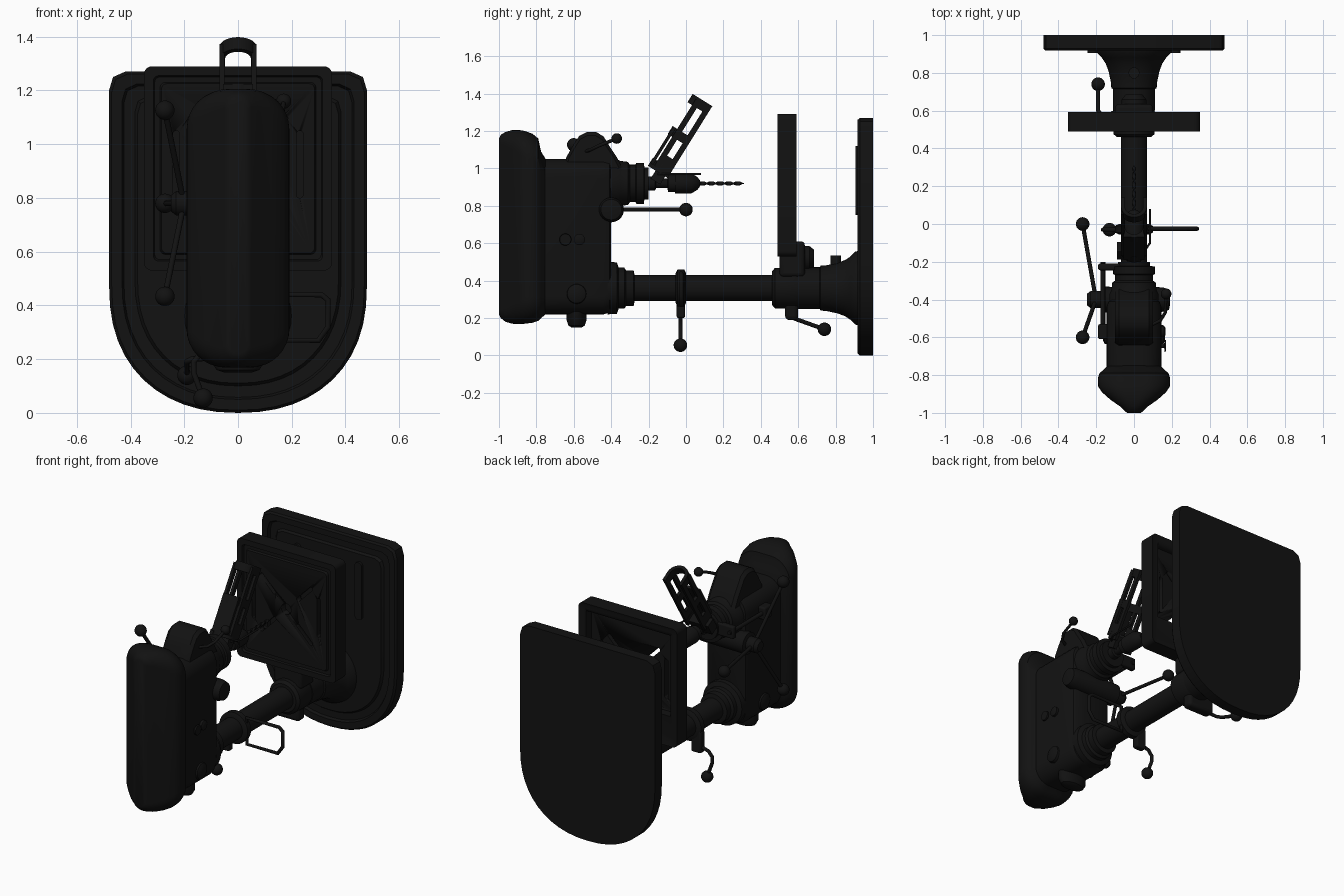
import bpy, bmesh, math
from mathutils import Vector

if "Cube" in bpy.data.objects:
    bpy.data.objects.remove(bpy.data.objects["Cube"])

mat = bpy.data.materials.new("black_paint")
mat.diffuse_color = (0.006, 0.006, 0.006, 1)
mat.use_nodes = True
mat.node_tree.nodes["Principled BSDF"].inputs["Base Color"].default_value = mat.diffuse_color

def finish(name, bm, angle=35, bevel=0):
    bmesh.ops.recalc_face_normals(bm, faces=bm.faces)
    me = bpy.data.meshes.new(name)
    bm.to_mesh(me)
    bm.free()
    ob = bpy.data.objects.new(name, me)
    bpy.context.collection.objects.link(ob)
    me.materials.append(mat)
    if bevel:
        m = ob.modifiers.new("bevel", "BEVEL")
        m.width, m.segments, m.limit_method = bevel, 3, "ANGLE"
    bpy.ops.object.select_all(action="DESELECT")
    ob.select_set(True)
    bpy.context.view_layer.objects.active = ob
    bpy.ops.object.shade_smooth_by_angle(angle=math.radians(angle))
    return ob

def skin(name, rings, **kw):
    """Bridge a list of equal-length closed rings and cap both ends."""
    bm = bmesh.new()
    vs = [[bm.verts.new(p) for p in r] for r in rings]
    n = len(rings[0])
    for a, b in zip(vs, vs[1:]):
        for i in range(n):
            j = (i + 1) % n
            bm.faces.new((a[i], a[j], b[j], b[i]))
    bm.faces.new(vs[0])
    bm.faces.new(vs[-1][::-1])
    return finish(name, bm, **kw)

def turned_y(name, z, prof, x=0, n=40):
    """Lathe (y, radius) profile about an axis along y."""
    return skin(name, [[(x + r * math.cos(t), y, z + r * math.sin(t))
                for t in (2 * math.pi * i / n for i in range(n))] for y, r in prof])

def turned_x(name, y, z, prof, n=32):
    return skin(name, [[(x, y + r * math.cos(t), z + r * math.sin(t))
                for t in (2 * math.pi * i / n for i in range(n))] for x, r in prof])

def round_rect(y, hx, z0, z1, r, n=8):
    pts = []
    for k, (cx, cz) in enumerate(((hx - r, z1 - r), (r - hx, z1 - r), (r - hx, z0 + r), (hx - r, z0 + r))):
        for i in range(n + 1):
            t = math.pi / 2 * (k + i / n)
            pts.append((cx + r * math.cos(t), y, cz + r * math.sin(t)))
    return pts

def box(name, x, y, z, bevel=0.01):
    return skin(name, [[(a, b, c) for a, b in ((x[0], y[0]), (x[1], y[0]), (x[1], y[1]), (x[0], y[1]))]
                       for c in z], bevel=bevel)

def rod(name, pts, r, cyclic=False):
    cu = bpy.data.curves.new(name, "CURVE")
    cu.dimensions, cu.bevel_depth, cu.bevel_resolution, cu.use_fill_caps = "3D", r, 3, True
    sp = cu.splines.new("POLY")
    sp.points.add(len(pts) - 1)
    for p, c in zip(sp.points, pts):
        p.co = (*c, 1)
    sp.use_cyclic_u = cyclic
    sp.use_smooth = True
    cu.materials.append(mat)
    ob = bpy.data.objects.new(name, cu)
    bpy.context.collection.objects.link(ob)

def ball(name, c, r=0.036):
    bm = bmesh.new()
    bmesh.ops.create_uvsphere(bm, u_segments=24, v_segments=16, radius=r)
    bmesh.ops.translate(bm, verts=bm.verts, vec=c)
    finish(name, bm, angle=60)

def cut(ob, cutter):
    m = ob.modifiers.new("cut", "BOOLEAN")
    m.operation, m.object = "DIFFERENCE", cutter
    cutter.hide_render = True
    cutter.hide_set(True)

# Shield-shaped base plate with stepped face
def shield(s, y):
    half = [(0.48, 0.48), (0.48, 1.2), (0.465, 1.25), (0.42, 1.27)]
    curve = [(0.48 * (1 - t ** 1.9), 0.48 - 0.48 * (1 - (1 - t) ** 1.75))
             for t in (0.98, 0.92, 0.82, 0.7, 0.55, 0.38, 0.2)]
    curve = [(0.0, 0.0)] + [(0.48 * math.sin(a) ** 0.9, 0.48 * (1 - math.cos(a) ** 0.85))
             for a in (math.pi / 2 * k / 12 for k in range(1, 12))]
    right = curve + half
    pts = right + [(-x, z) for x, z in right[:0:-1]]
    return [(x * s, y, 0.66 + (z - 0.66) * (1 - (1 - s) * 0.76)) for x, z in pts]
skin("base_plate", [shield(1, 1), shield(1, 0.93), shield(0.98, 0.918), shield(0.9, 0.918),
                    shield(0.885, 0.935), shield(0.8, 0.935), shield(0.78, 0.92)])
for s in (-1, 1):
    skin("base_rib", [round_rect(y, 0.025, 0.75, 1.12, 0.024) for y in (0.93, 0.905)]).location.x = s * 0.22

# Column, foot flange and collars
COL = 0.36
turned_y("column", COL, [(-0.6, 0.07), (0.9, 0.07)])
turned_y("column_foot", COL, [(0.925, 0.2), (0.905, 0.195), (0.88, 0.17), (0.85, 0.15), (0.81, 0.135),
                              (0.75, 0.122), (0.72, 0.12), (0.715, 0.112), (0.6, 0.112)])
turned_y("table_collar", COL, [(0.46, 0.09), (0.475, 0.108), (0.59, 0.112), (0.62, 0.1)])
turned_y("head_collar", COL, [(-0.42, 0.14), (-0.37, 0.138), (-0.36, 0.11), (-0.33, 0.11), (-0.32, 0.095),
                              (-0.28, 0.095), (-0.275, 0.07)])
turned_y("stop_collar", COL, [(-0.055, 0.08), (-0.045, 0.1), (-0.01, 0.1), (0.0, 0.08)])
box("stop_clamp", (-0.1, -0.03), (-0.05, -0.005), (0.2, 0.34))
rod("stop_lever", [(-0.07, -0.03, 0.24), (-0.14, -0.03, 0.22), (-0.165, -0.03, 0.19),
                   (-0.165, -0.03, 0.15), (-0.13, -0.03, 0.055)], 0.011)
ball("stop_lever_ball", (-0.13, -0.03, 0.055))
rod("hanging_loop", [(0.08, -0.025, 0.44), (0.31, -0.025, 0.44), (0.335, -0.025, 0.42), (0.335, -0.025, 0.32),
                     (0.3, -0.025, 0.27), (0.08, -0.025, 0.27)], 0.011, True)

# Work table with rim, hollow underside and through slots
table = skin("work_table", [round_rect(0.585, 0.32, 0.56, 1.26, 0.02), round_rect(0.592, 0.35, 0.53, 1.29, 0.03),
                            round_rect(0.49, 0.35, 0.53, 1.29, 0.03), round_rect(0.49, 0.315, 0.565, 1.255, 0.02),
                            round_rect(0.503, 0.31, 0.57, 1.25, 0.02), round_rect(0.503, 0.29, 0.59, 1.23, 0.02),
                            round_rect(0.49, 0.285, 0.595, 1.225, 0.02)])
cut(table, box("table_pan_cutter", (-0.3, 0.3), (0.53, 0.7), (0.72, 1.24), 0))
cut(table, turned_y("table_hole_cutter", 0.92, [(0.4, 0.035), (0.7, 0.035)]))
for sx in (-1, 1):
    for sz in (-1, 1):
        c = skin("table_slot_cutter", [round_rect(y, 0.012, -0.075, 0.075, 0.011, 4) for y in (0.4, 0.7)])
        c.location = (sx * 0.13, 0, 0.92 + sz * 0.13)
        c.rotation_euler.y = sx * sz * math.pi / 4
        cut(table, c)
    c = skin("side_slot_cutter", [round_rect(y, 0.012, 0.8, 1.05, 0.011, 4) for y in (0.4, 0.7)])
    c.location.x = sx * 0.23
    cut(table, c)
box("table_bracket", (-0.1, 0.1), (0.5, 0.635), (0.42, 0.61), 0.02)
turned_y("bracket_boss", 0.52, [(0.58, 0.07), (0.66, 0.065), (0.685, 0.045)])
box("table_clamp", (-0.13, 0.06), (0.53, 0.6), (0.19, 0.3), 0.02)
rod("table_lever", [(-0.1, 0.57, 0.205), (-0.17, 0.575, 0.2), (-0.19, 0.6, 0.19), (-0.19, 0.74, 0.14)], 0.011)
ball("table_lever_ball", (-0.19, 0.74, 0.14))
rod("foot_lug", [(0, 0.8, 0.45), (0, 0.8, 0.535)], 0.03)

# Head casting and belt cover
skin("head_body", [round_rect(-0.8, 0.145, 0.22, 1.05, 0.1), round_rect(-0.44, 0.145, 0.22, 1.05, 0.1),
                   round_rect(-0.41, 0.135, 0.23, 1.05, 0.1), round_rect(-0.4, 0.12, 0.245, 1.03, 0.1)])
skin("belt_cover", [round_rect(y, hx, a, b, r) for y, hx, a, b, r in (
    (-0.75, 0.14, 0.22, 1.05, 0.1), (-0.775, 0.165, 0.2, 1.09, 0.11), (-0.79, 0.183, 0.185, 1.16, 0.13),
    (-0.82, 0.192, 0.175, 1.185, 0.14), (-0.86, 0.19, 0.17, 1.2, 0.14), (-0.89, 0.17, 0.168, 1.205, 0.13),
    (-0.93, 0.125, 0.17, 1.205, 0.1), (-0.965, 0.075, 0.18, 1.195, 0.07), (-0.99, 0.05, 0.2, 1.18, 0.045),
    (-1.0, 0.035, 0.22, 1.16, 0.033))])
skin("top_hump", [[(x, -0.51 + a * s, 1.0 + b * s) for a, b in (
    (-0.14, 0), (-0.13, 0.06), (-0.09, 0.13), (-0.06, 0.175), (-0.02, 0.195), (0.03, 0.195),
    (0.07, 0.17), (0.1, 0.12), (0.14, 0.06), (0.17, 0))] for x, s in ((-0.1, 0.9), (-0.08, 1), (0.08, 1), (0.1, 0.9))])
skin("lower_lug", [[(x * s, -0.585 + y * s, z) for x, y in (
    (0.1 * math.cos(t), 0.055 * math.sin(t)) for t in (math.pi * k / 12 for k in range(24)))]
    for z, s in ((0.5, 0.6), (0.47, 0.85), (0.3, 1), (0.19, 0.98), (0.16, 0.8), (0.15, 0.5))])
for s in (-1, 1):
    turned_x("side_boss", -0.585, 0.33, [(s * 0.13, 0.055), (s * 0.155, 0.05), (s * 0.165, 0.03)])
turned_x("side_knob", -0.57, 0.62, [(0.13, 0.03), (0.16, 0.03), (0.166, 0.02)])
turned_x("switch_stem", -0.645, 0.62, [(0.13, 0.012), (0.16, 0.012), (0.161, 0.032), (0.17, 0.03)])
rod("gear_lever", [(0.08, -0.54, 1.09), (0.14, -0.51, 1.1), (0.165, -0.47, 1.12), (0.17, -0.37, 1.16)], 0.009)
ball("gear_lever_ball", (0.17, -0.37, 1.16), 0.028)

# Quill nose, spindle, chuck and drill bit
Z = 0.92
turned_y("quill_nose", Z, [(-0.45, 0.13), (-0.37, 0.13), (-0.35, 0.12), (-0.31, 0.115), (-0.3, 0.1), (-0.27, 0.1),
                           (-0.265, 0.11), (-0.225, 0.11), (-0.22, 0.06)])
turned_y("chuck", Z, [(-0.24, 0.03), (-0.22, 0.03), (-0.22, 0.038), (-0.165, 0.038), (-0.16, 0.025), (-0.1, 0.025),
                      (-0.095, 0.045), (-0.06, 0.045), (-0.06, 0.053), (0.03, 0.053), (0.06, 0.035), (0.075, 0.015)])
skin("drill_bit", [[(r * math.cos(t) * w, 0.07 + 0.24 * k / 40, Z + r * math.sin(t) * w)
     for r, t in ((0.011 if i % 4 < 2 else 0.006, 2 * math.pi * i / 8 + k * 0.4) for i in range(8))]
     for k, w in ((k, 1 if k < 39 else 0.3) for k in range(41))])

# Feed hub with three ball handles
turned_x("feed_hub", -0.4, 0.78, [(0.19, 0.03), (0.185, 0.055), (0.15, 0.065), (-0.15, 0.068), (-0.17, 0.068),
                                  (-0.175, 0.045), (-0.23, 0.045), (-0.25, 0.03)])
for k in range(3):
    t = 2 * math.pi * k / 3
    d = Vector((0, math.cos(t), math.sin(t)))
    end = Vector((-0.272, -0.4, 0.78)) + d * 0.4
    rod("feed_spoke", [Vector((-0.205, -0.4, 0.78)) + d * 0.02, end], 0.011)
    ball("feed_ball", end)

# Depth stop on the left side
box("depth_stop_rear", (-0.19, -0.13), (-0.61, -0.53), (0.88, 0.96))
box("depth_stop_front", (-0.19, 0), (-0.245, -0.21), (0.88, 0.96))
rod("depth_rod", [(-0.165, -0.6, 0.92), (-0.165, -0.2, 0.92)], 0.013)
rod("guard_stop_rod", [(0.05, -0.15, 0.97), (0.085, -0.1, 0.97), (0.085, 0.08, 0.97)], 0.006)

# Swung-up chuck guard: arched end frames joined by rails
D, P, O = Vector((0, 0.53, 0.85)), Vector((0, 0.85, -0.53)), Vector((0, -0.205, 1.015))
def slab(name, x, p, d):
    skin(name, [[Vector((a, 0, 0)) + O + P * b + D * c for a, b in
         ((x[0], p[0]), (x[1], p[0]), (x[1], p[1]), (x[0], p[1]))] for c in d])
def arch(name, d, w=0.068, t=0.02):
    out = []
    for h in (w, w - t):
        arc = [(h * math.cos(a), w - h * math.sin(a) * 0.98) for a in (math.pi * i / 14 for i in range(15))]
        out.append([(h, 0.125)] + arc + [(-h, 0.125)])
    prof = out[0] + out[1][::-1]
    skin(name, [[Vector((a, 0, 0)) + O + P * b + D * c for a, b in prof] for c in d])
arch("guard_top_frame", (0.4, 0.452))
arch("guard_middle_frame", (0.2, 0.25))
arch("guard_bottom_frame", (0.0, 0.05))
for s in (-1, 1):
    x = sorted((s * 0.05, s * 0.068))
    slab("guard_rail", x, (0.03, 0.06), (0.02, 0.44))
    slab("guard_rail", x, (0.095, 0.125), (0.02, 0.44))
    slab("guard_side", x, (0.03, 0.125), (0.05, 0.1))
slab("guard_slider", (-0.055, 0.055), (0.005, 0.022), (0.02, 0.25))
slab("guard_hinge", (-0.09, 0.05), (0.05, 0.11), (-0.05, 0.03))
turned_y("guard_clamp", Z, [(-0.235, 0.085), (-0.2, 0.085)])
